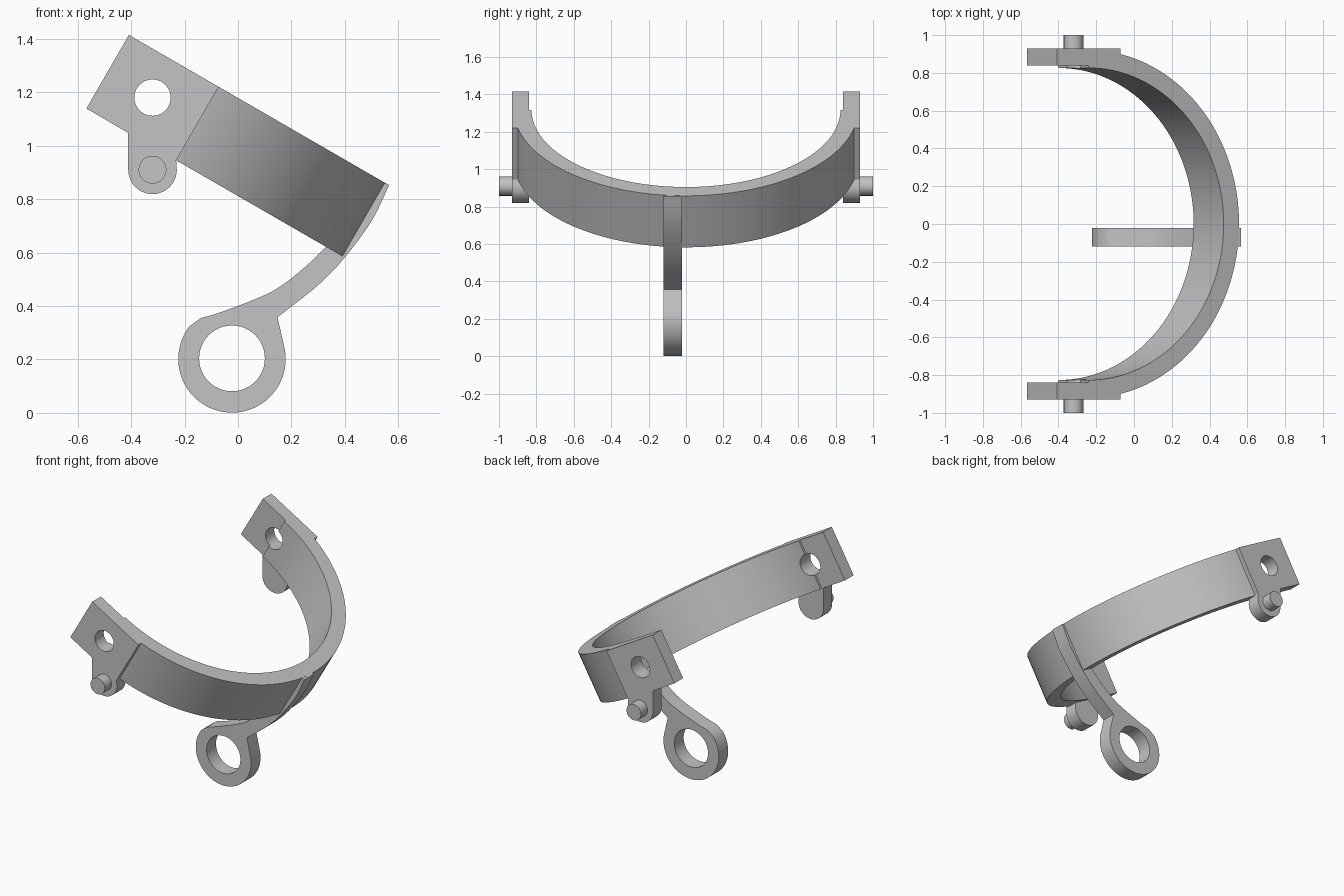
import bpy, bmesh, math
from mathutils import Vector

if "Cube" in bpy.data.objects:
    bpy.data.objects.remove(bpy.data.objects["Cube"])

grey = bpy.data.materials.new("plain grey")
grey.diffuse_color = (0.55, 0.55, 0.55, 1)
grey.use_nodes = True
grey.node_tree.nodes["Principled BSDF"].inputs["Base Color"].default_value = grey.diffuse_color

TILT = math.radians(30)
HX, HZ = -0.32, 1.18            # axis of the two tab holes
HALF_L, HALF_W = 0.194, 0.159   # half length and half width of a tab
R_OUT, R_IN = 0.92, 0.826       # band radii


def tilted(u, v):
    """Band-plane coordinates to (x, z)."""
    return (HX + u * math.cos(TILT) + v * math.sin(TILT),
            HZ - u * math.sin(TILT) + v * math.cos(TILT))


def arc(cx, cz, r, a0, a1, n):
    return [(cx + r * math.cos(math.radians(a0 + (a1 - a0) * i / n)),
             cz + r * math.sin(math.radians(a0 + (a1 - a0) * i / n))) for i in range(n + 1)]


def spline(pts, steps=6):
    """Smooth curve through the given points."""
    p = [Vector(q) for q in pts]
    p = [2 * p[0] - p[1]] + p + [2 * p[-1] - p[-2]]
    out = []
    for i in range(1, len(p) - 2):
        a, b, c, d = p[i - 1:i + 3]
        for k in range(steps):
            t = k / steps
            q = 0.5 * (2 * b + (c - a) * t + (2 * a - 5 * b + 4 * c - d) * t ** 2
                       + (3 * b - a - 3 * c + d) * t ** 3)
            out.append(tuple(q))
    return out + [tuple(pts[-1])]


def prism(name, base, offset):
    """Solid made by sweeping a 3D polygon along an offset."""
    bm = bmesh.new()
    face = bm.faces.new([bm.verts.new(p) for p in base])
    res = bmesh.ops.extrude_face_region(bm, geom=[face], use_keep_orig=True)
    verts = [g for g in res["geom"] if isinstance(g, bmesh.types.BMVert)]
    bmesh.ops.translate(bm, verts=verts, vec=offset)
    bmesh.ops.recalc_face_normals(bm, faces=bm.faces)
    mesh = bpy.data.meshes.new(name)
    bm.to_mesh(mesh)
    bm.free()
    mesh.materials.append(grey)
    ob = bpy.data.objects.new(name, mesh)
    bpy.context.collection.objects.link(ob)
    return ob


def plate(name, outline, y0, y1):
    return prism(name, [(x, y0, z) for x, z in outline], (0, y1 - y0, 0))


def activate(ob):
    bpy.ops.object.select_all(action='DESELECT')
    ob.select_set(True)
    bpy.context.view_layer.objects.active = ob


def drill(ob, cx, cz, r):
    """Cut a round hole along y."""
    cutter = plate("hole_cutter", arc(cx, cz, r, 0, 360, 48)[:-1], -1.5, 1.5)
    cutter.hide_render = True
    mod = ob.modifiers.new("hole", 'BOOLEAN')
    mod.operation = 'DIFFERENCE'
    mod.solver = 'EXACT'
    mod.object = cutter
    activate(ob)
    bpy.ops.object.modifier_apply(modifier=mod.name)
    bpy.data.objects.remove(cutter)


parts = []

# Half-round band, tilted down towards +x
section = arc(0, 0, R_OUT, -90, 90, 72) + arc(0, 0, R_IN, 90, -90, 72)
base = []
for u, y in section:
    x, z = tilted(u, -HALF_W)
    base.append((x, y, z))
band = prism("band", base, (2 * HALF_W * math.sin(TILT), 0, 2 * HALF_W * math.cos(TILT)))
drill(band, HX, HZ, 0.068)
parts.append(band)

# End tabs with a rounded lug below, and a pin on each lug
LUG_Z, LUG_R = 0.91, 0.091
tab_outline = ([tilted(-HALF_L, -HALF_W), tilted(-HALF_L, HALF_W),
                tilted(HALF_L, HALF_W), tilted(HALF_L, -HALF_W)]
               + arc(HX, LUG_Z, LUG_R, 0, -180, 24) + [(HX - LUG_R, 1.048)])
for side, s in (("front", -1), ("back", 1)):
    tab = plate(side + "_tab", tab_outline, s * 0.84, s * 0.93)
    drill(tab, HX, HZ, 0.068)
    pin = plate(side + "_pin", arc(HX, LUG_Z, 0.052, 0, 360, 40)[:-1], s * 0.92, s * 1.0)
    parts += [tab, pin]

# Curved arm running over the band and ending in a ring
RX, RZ = -0.0225, 0.202
outer = spline([(0.566, 0.853), (0.5, 0.718), (0.398, 0.58), (0.3, 0.478), (0.148, 0.358)])
ring = arc(RX, RZ, 0.201, 10, -217, 56)
inner = spline([(-0.14, 0.355), (-0.07, 0.375), (0.06, 0.424), (0.15, 0.468),
                (0.25, 0.545), (0.335, 0.628)])
buried = [(0.45, 0.77), (0.53, 0.868)]
arm = plate("ring_arm", outer + ring + inner + buried, -0.119, -0.021)
drill(arm, RX, 0.204, 0.123)
parts.append(arm)

# Smooth the round walls, keep the edges crisp
for ob in parts:
    activate(ob)
    bpy.ops.object.shade_smooth_by_angle(angle=math.radians(30))
